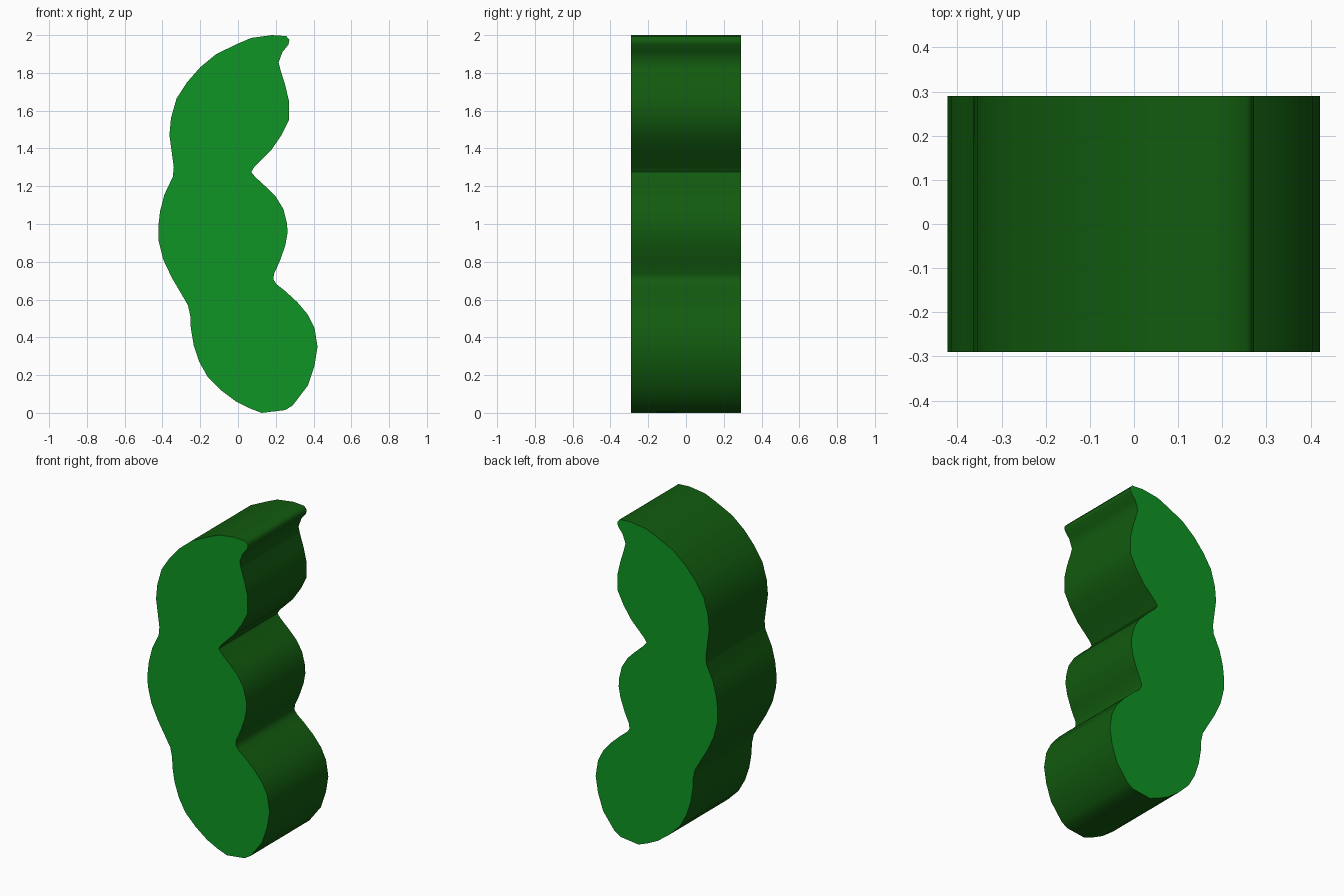
import bpy, bmesh, math

if "Cube" in bpy.data.objects:
    bpy.data.objects.remove(bpy.data.objects["Cube"])

HALF_DEPTH = 0.29

# Outline of the wavy slab in x, z, counter-clockwise from the bottom
RIGHT_EDGE = [
    (.125, 0), (.25, .015), (.29, .04), (.37, .145), (.405, .25), (.421, .35),
    (.405, .45), (.37, .52), (.315, .585), (.25, .645), (.205, .68), (.188, .705),
    (.19, .735), (.22, .80), (.25, .885), (.262, .95), (.26, 1.0), (.24, 1.08),
    (.2, 1.145), (.15, 1.195), (.09, 1.25), (.07, 1.275), (.085, 1.3),
    (.175, 1.39), (.23, 1.47), (.27, 1.55), (.27, 1.65), (.25, 1.735),
    (.225, 1.815), (.215, 1.855), (.235, 1.91), (.267, 1.95), (.272, 1.975),
    (.255, 1.995)]
LEFT_EDGE = [
    (.18, 2.0), (.07, 1.985), (0, 1.955), (-.115, 1.9), (-.2, 1.83), (-.27, 1.75),
    (-.325, 1.665), (-.355, 1.56), (-.363, 1.47), (-.35, 1.375), (-.34, 1.3),
    (-.345, 1.25), (-.39, 1.155), (-.413, 1.065), (-.422, .985), (-.42, .91),
    (-.395, .81), (-.35, .715), (-.3, .63), (-.265, .57), (-.252, .51),
    (-.25, .45), (-.235, .36), (-.205, .27), (-.16, .19), (-.09, .12),
    (-.01, .06), (.06, .025)]


def flat_material(name, colour):
    mat = bpy.data.materials.new(name)
    mat.diffuse_color = (*colour, 1)
    mat.use_nodes = True
    mat.node_tree.nodes["Principled BSDF"].inputs["Base Color"].default_value = mat.diffuse_color
    return mat


# Slab: extrude the outline along y
bm = bmesh.new()
front = bm.faces.new([bm.verts.new((x, -HALF_DEPTH, z)) for x, z in RIGHT_EDGE + LEFT_EDGE])
extruded = bmesh.ops.extrude_face_region(bm, geom=[front], use_keep_orig=True)["geom"]
bmesh.ops.translate(bm, vec=(0, 2 * HALF_DEPTH, 0),
                    verts=[v for v in extruded if isinstance(v, bmesh.types.BMVert)])
bmesh.ops.recalc_face_normals(bm, faces=bm.faces)

# Bright green front and back, dark green rim
for face in bm.faces:
    face.material_index = 0 if abs(face.normal.y) > 0.5 else 1

mesh = bpy.data.meshes.new("wavy_slab")
bm.to_mesh(mesh)
bm.free()
mesh.materials.append(flat_material("bright green", (.005, .30, .018)))
mesh.materials.append(flat_material("dark green", (.006, .105, .0048)))
slab = bpy.data.objects.new("wavy_slab", mesh)
bpy.context.collection.objects.link(slab)

# Smooth rim with crisp front and back edges
bpy.context.view_layer.objects.active = slab
slab.select_set(True)
bpy.ops.object.shade_smooth_by_angle(angle=math.radians(60))
